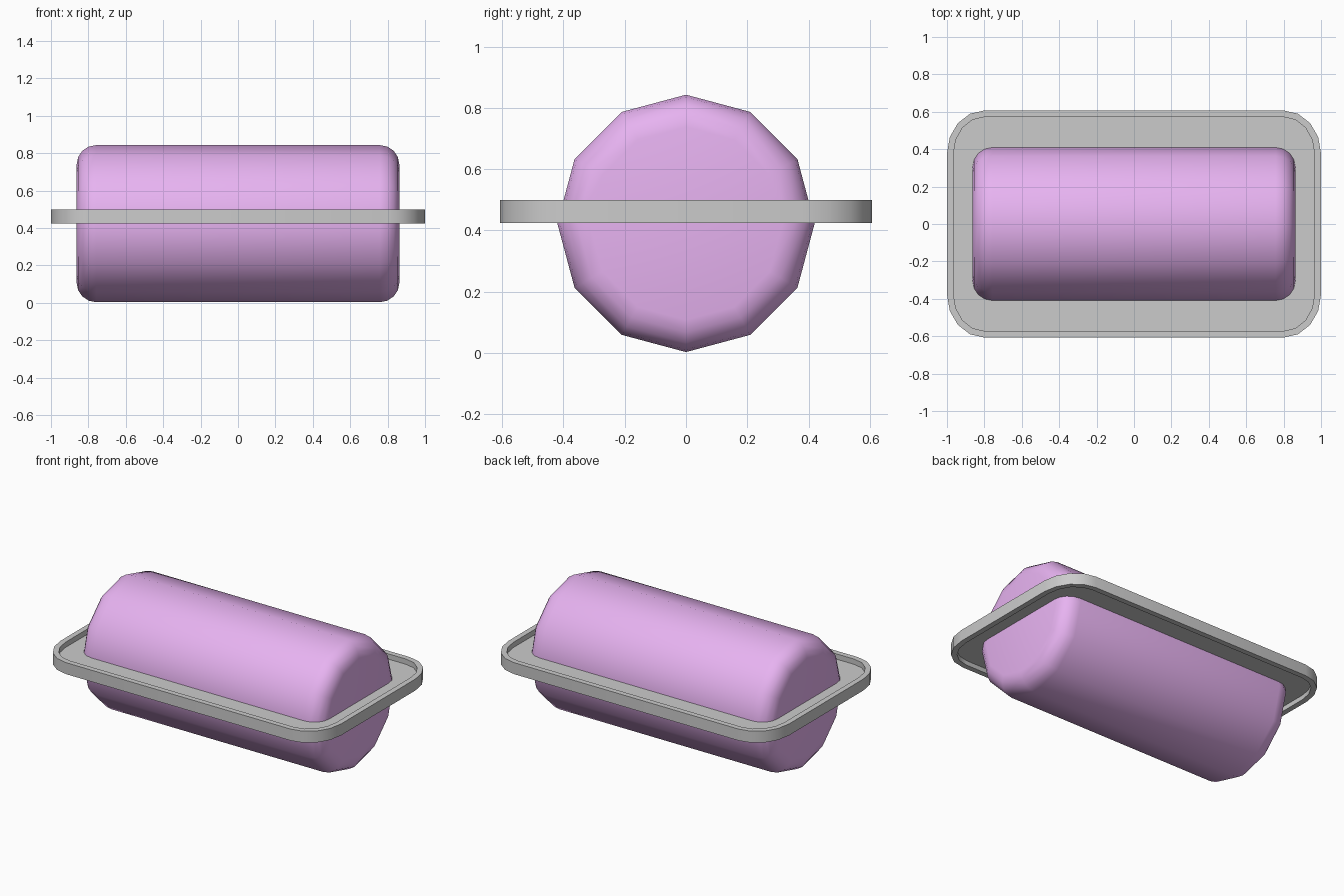
import bpy, bmesh, math

if "Cube" in bpy.data.objects:
    bpy.data.objects.remove(bpy.data.objects["Cube"])

def finish(name, bm, angle, color=None):
    bmesh.ops.recalc_face_normals(bm, faces=bm.faces)
    me = bpy.data.meshes.new(name)
    bm.to_mesh(me)
    bm.free()
    ob = bpy.data.objects.new(name, me)
    bpy.context.collection.objects.link(ob)
    if color:
        mat = bpy.data.materials.new(name + "_paint")
        mat.diffuse_color = color
        mat.use_nodes = True
        mat.node_tree.nodes["Principled BSDF"].inputs["Base Color"].default_value = mat.diffuse_color
        me.materials.append(mat)
    bpy.ops.object.select_all(action='DESELECT')
    ob.select_set(True)
    bpy.context.view_layer.objects.active = ob
    bpy.ops.object.shade_smooth_by_angle(angle=math.radians(angle))
    return ob

def loft(bm, loops, cap=True):
    rings = [[bm.verts.new(p) for p in loop] for loop in loops]
    for a, b in zip(rings, rings[1:]):
        n = len(a)
        for i in range(n):
            j = (i + 1) % n
            bm.faces.new((a[i], a[j], b[j], b[i]))
    if cap:
        bm.faces.new(rings[0])
        bm.faces.new(rings[-1])

# Barrel: 12-sided drum along x with rounded ends
R, HALF, BEV, CZ = 0.42, 0.863, 0.105, 0.423

def drum_ring(x, r):
    return [(x, r * math.sin(i * math.pi / 6), CZ + r * math.cos(i * math.pi / 6)) for i in range(12)]

STEPS = 4
left = []
for k in range(STEPS + 1):
    t = k / STEPS * math.pi / 2
    left.append((-HALF + BEV * (1 - math.sin(t)), R - BEV * (1 - math.cos(t))))
left = [(-HALF + BEV - BEV * math.cos(k / STEPS * math.pi / 2),
         R - BEV + BEV * math.sin(k / STEPS * math.pi / 2)) for k in range(STEPS + 1)]
profile = left + [(-x, r) for x, r in reversed(left)]
bm = bmesh.new()
loft(bm, [drum_ring(x, r) for x, r in profile])
finish("barrel", bm, 45, (0.80, 0.45, 0.88, 1))

# Flange: rounded rectangular rim around a thin recessed web
def rounded_rect(inset, z, seg=4):
    hx, hy, rx, ry = 1.0 - inset, 0.607 - inset, 0.2 - inset, 0.23 - inset
    pts = []
    for q, (sx, sy) in enumerate([(1, 1), (-1, 1), (-1, -1), (1, -1)]):
        for k in range(seg + 1):
            a = (q + k / seg) * math.pi / 2
            pts.append((sx * (hx - rx) + rx * math.cos(a), sy * (hy - ry) + ry * math.sin(a), z))
    return pts

bm = bmesh.new()
loft(bm, [rounded_rect(0.035, 0.455), rounded_rect(0.035, 0.425), rounded_rect(0, 0.425),
          rounded_rect(0, 0.499), rounded_rect(0.035, 0.499), rounded_rect(0.035, 0.465)])
finish("flange", bm, 35)
